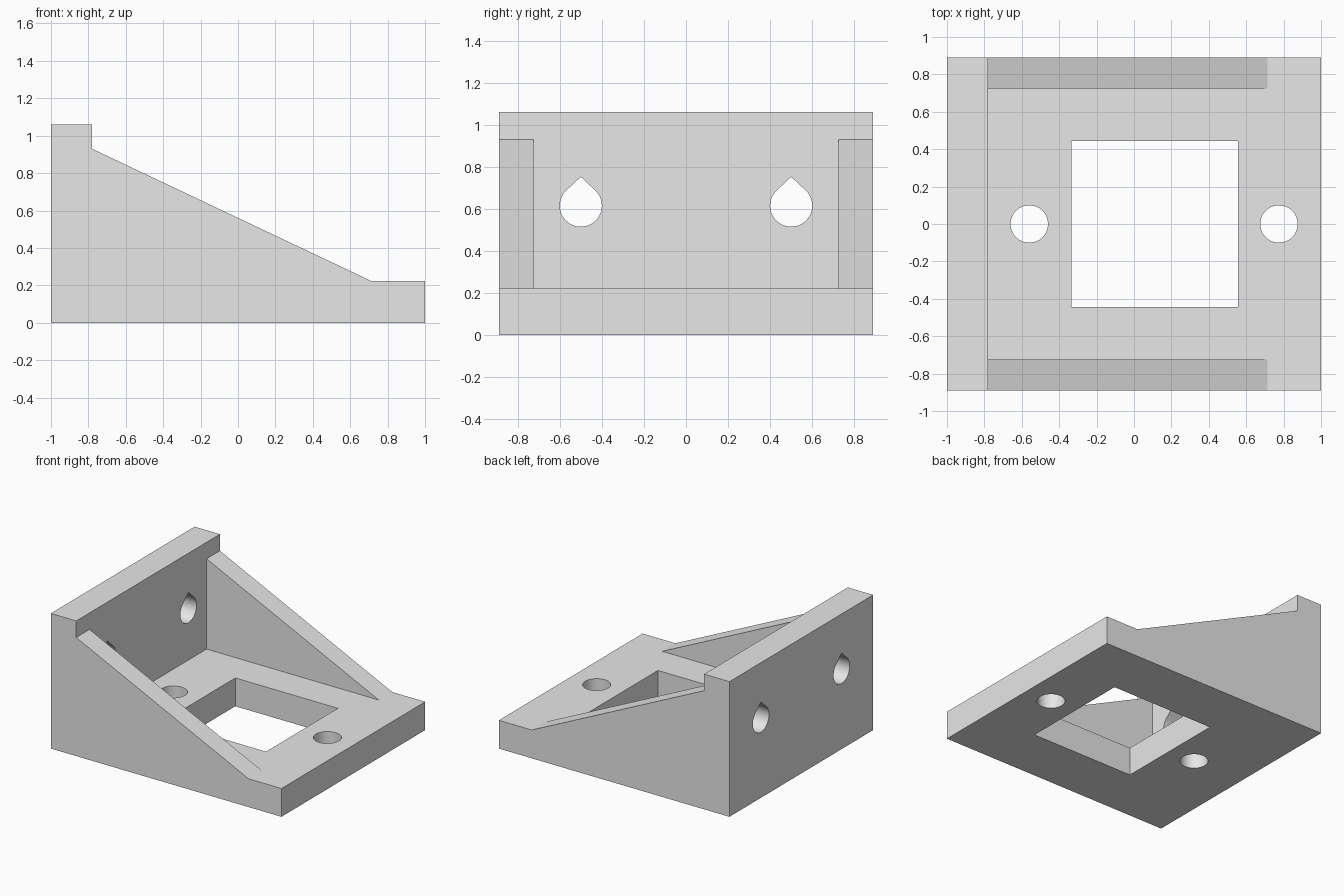
import bpy
import bmesh
import math
from mathutils import Vector

default = bpy.data.objects.get("Cube")
if default:
    bpy.data.objects.remove(default, do_unlink=True)

# Main dimensions
HALF_L, HALF_W, HEIGHT = 1.0, 0.89, 1.06
PLATE_TOP, WALL_X = 0.222, -0.78
RIB_INNER, RIB_TOP, RIB_END = 0.725, 0.93, 0.715
HOLE_R = 0.1

grey = bpy.data.materials.new("light grey")
grey.use_nodes = True
colour = (0.8, 0.8, 0.8, 1)
grey.diffuse_color = colour
grey.node_tree.nodes["Principled BSDF"].inputs["Base Color"].default_value = colour


def prism(name, points, depth):
    """Extrude a closed outline of 3D points along the depth vector."""
    bm = bmesh.new()
    face = bm.faces.new([bm.verts.new(p) for p in points])
    out = bmesh.ops.extrude_face_region(bm, geom=[face])
    moved = [v for v in out["geom"] if isinstance(v, bmesh.types.BMVert)]
    bmesh.ops.translate(bm, verts=moved, vec=Vector(depth))
    bmesh.ops.recalc_face_normals(bm, faces=bm.faces)
    mesh = bpy.data.meshes.new(name)
    bm.to_mesh(mesh)
    bm.free()
    mesh.materials.append(grey)
    obj = bpy.data.objects.new(name, mesh)
    bpy.context.collection.objects.link(obj)
    return obj


def side_prism(name, outline, y0, y1):
    return prism(name, [(x, y0, z) for x, z in outline], (0, y1 - y0, 0))


def combine(target, other, operation):
    """Apply a boolean and discard the helper object."""
    other.hide_render = True
    mod = target.modifiers.new(operation.lower(), "BOOLEAN")
    mod.operation, mod.solver, mod.object = operation, "EXACT", other
    bpy.context.view_layer.objects.active = target
    bpy.ops.object.modifier_apply(modifier=mod.name)
    bpy.data.objects.remove(other, do_unlink=True)


# Base plate and upright wall as one L-shaped section
bracket = side_prism("angle_bracket", [
    (-HALF_L, 0), (HALF_L, 0), (HALF_L, PLATE_TOP),
    (WALL_X, PLATE_TOP), (WALL_X, HEIGHT), (-HALF_L, HEIGHT)], -HALF_W, HALF_W)

# Triangular ribs along both sides
rib = [(WALL_X, PLATE_TOP), (RIB_END, PLATE_TOP), (WALL_X, RIB_TOP)]
for side in (-1, 1):
    combine(bracket, side_prism("rib", rib, side * RIB_INNER, side * HALF_W), "UNION")

# Square window through the plate
x0, x1, half = -0.335, 0.555, 0.445
window = [(x0, -half, -1), (x1, -half, -1), (x1, half, -1), (x0, half, -1)]
combine(bracket, prism("window_cutter", window, (0, 0, 1.5)), "DIFFERENCE")

# Round bolt holes through the plate
SEGMENTS = 48
for cx in (-0.56, 0.775):
    ring = [(cx + HOLE_R * math.cos(i * math.tau / SEGMENTS),
             HOLE_R * math.sin(i * math.tau / SEGMENTS), -1) for i in range(SEGMENTS)]
    combine(bracket, prism("bolt_cutter", ring, (0, 0, 1.5)), "DIFFERENCE")

# Teardrop holes through the wall: three quarters of a circle and a peak
STEPS = 36
for cy in (-0.5, 0.5):
    drop = [(-1.5, cy, 0.752)]
    for i in range(STEPS + 1):
        a = math.radians(135 + 270 * i / STEPS)
        drop.append((-1.5, cy + HOLE_R * math.cos(a), 0.615 + HOLE_R * math.sin(a)))
    combine(bracket, prism("teardrop_cutter", drop, (1, 0, 0)), "DIFFERENCE")

# Smooth hole walls, crisp edges elsewhere
bpy.ops.object.select_all(action="DESELECT")
bracket.select_set(True)
bpy.context.view_layer.objects.active = bracket
bpy.ops.object.shade_smooth_by_angle(angle=math.radians(20))
